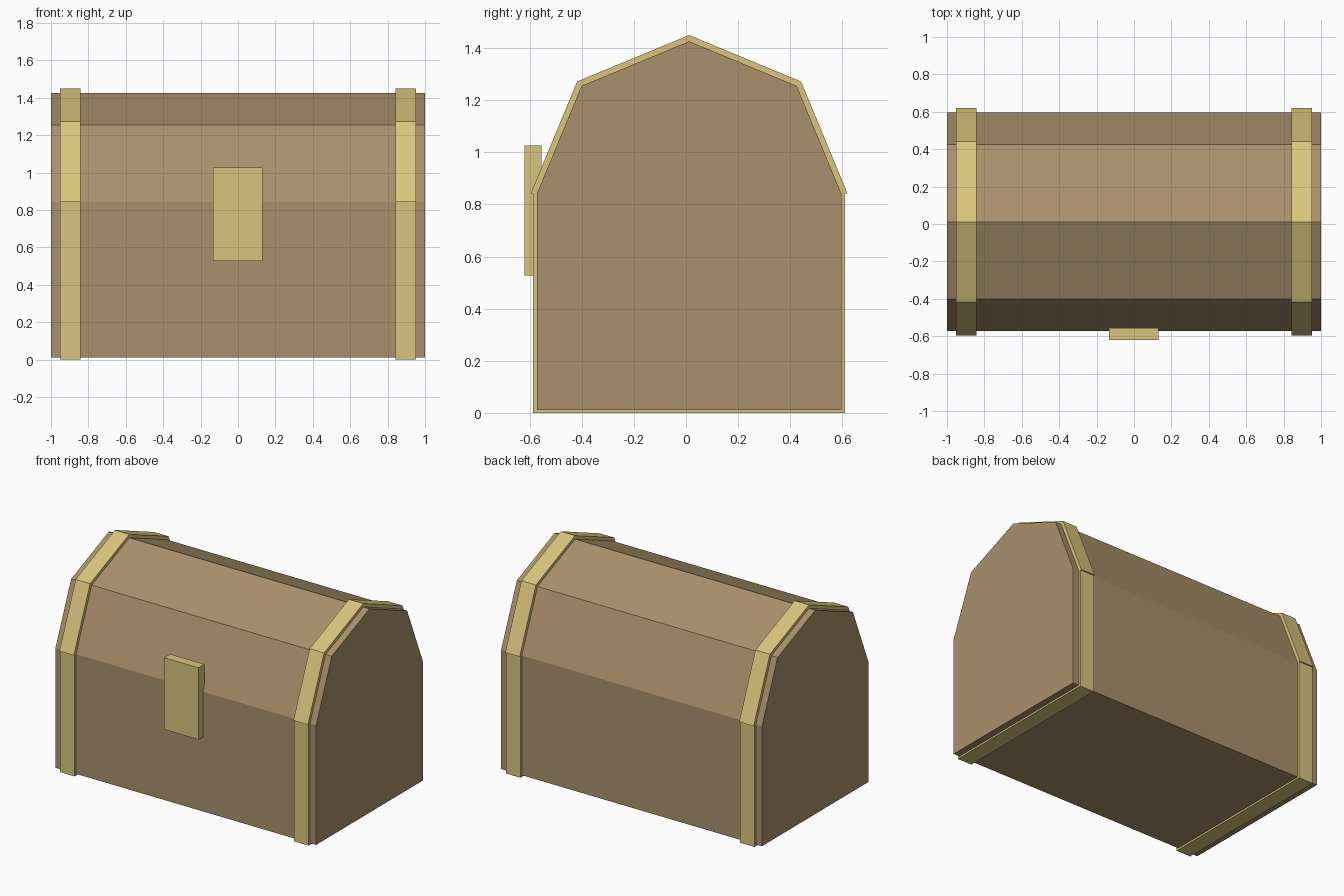
import bpy
from math import sin, cos, pi

if "Cube" in bpy.data.objects:
    bpy.data.objects.remove(bpy.data.objects["Cube"])

CY, SPRING = 0.012, 0.842      # centre of the lid arch in y and z


def material(name, rgb):
    m = bpy.data.materials.new(name)
    m.diffuse_color = (*rgb, 1)
    m.use_nodes = True
    m.node_tree.nodes["Principled BSDF"].inputs["Base Color"].default_value = m.diffuse_color
    return m


wood = material("wood", (0.40, 0.28, 0.15))
brass = material("brass", (0.70, 0.56, 0.20))


def extrude_x(name, profile, x0, x1, mat):
    """Solid made by sweeping a y-z profile from x0 to x1."""
    n = len(profile)
    verts = [(x, y, z) for x in (x0, x1) for y, z in profile]
    faces = [tuple(range(n))[::-1], tuple(range(n, 2 * n))]
    faces += [(i, (i + 1) % n, n + (i + 1) % n, n + i) for i in range(n)]
    me = bpy.data.meshes.new(name)
    me.from_pydata(verts, [], faces)
    me.materials.append(mat)
    ob = bpy.data.objects.new(name, me)
    bpy.context.collection.objects.link(ob)
    return ob


def chest_profile(half_width, radius, bottom):
    """Straight walls topped by a four-sided arch, counter-clockwise from +x."""
    base = [(CY - half_width, bottom), (CY + half_width, bottom)]
    if radius - half_width > 0.001:        # small ledge under the arch
        base = [(CY - half_width, SPRING)] + base + [(CY + half_width, SPRING)]
    arch = [(CY + radius * cos(i * pi / 4), SPRING + radius * sin(i * pi / 4))
            for i in range(5)]
    return base + arch


# Wooden chest with faceted lid
extrude_x("chest_body", chest_profile(0.584, 0.584, 0.012), -1, 1, wood)

# Metal bands wrapped around both ends
for side, x0, x1 in (("left", -0.953, -0.842), ("right", 0.842, 0.953)):
    extrude_x(side + "_band", chest_profile(0.599, 0.608, 0), x0, x1, brass)

# Front latch plate
latch = [(-0.62, 0.528), (-0.555, 0.528), (-0.555, 1.026), (-0.62, 1.026)]
extrude_x("latch", latch, -0.133, 0.131, brass)
